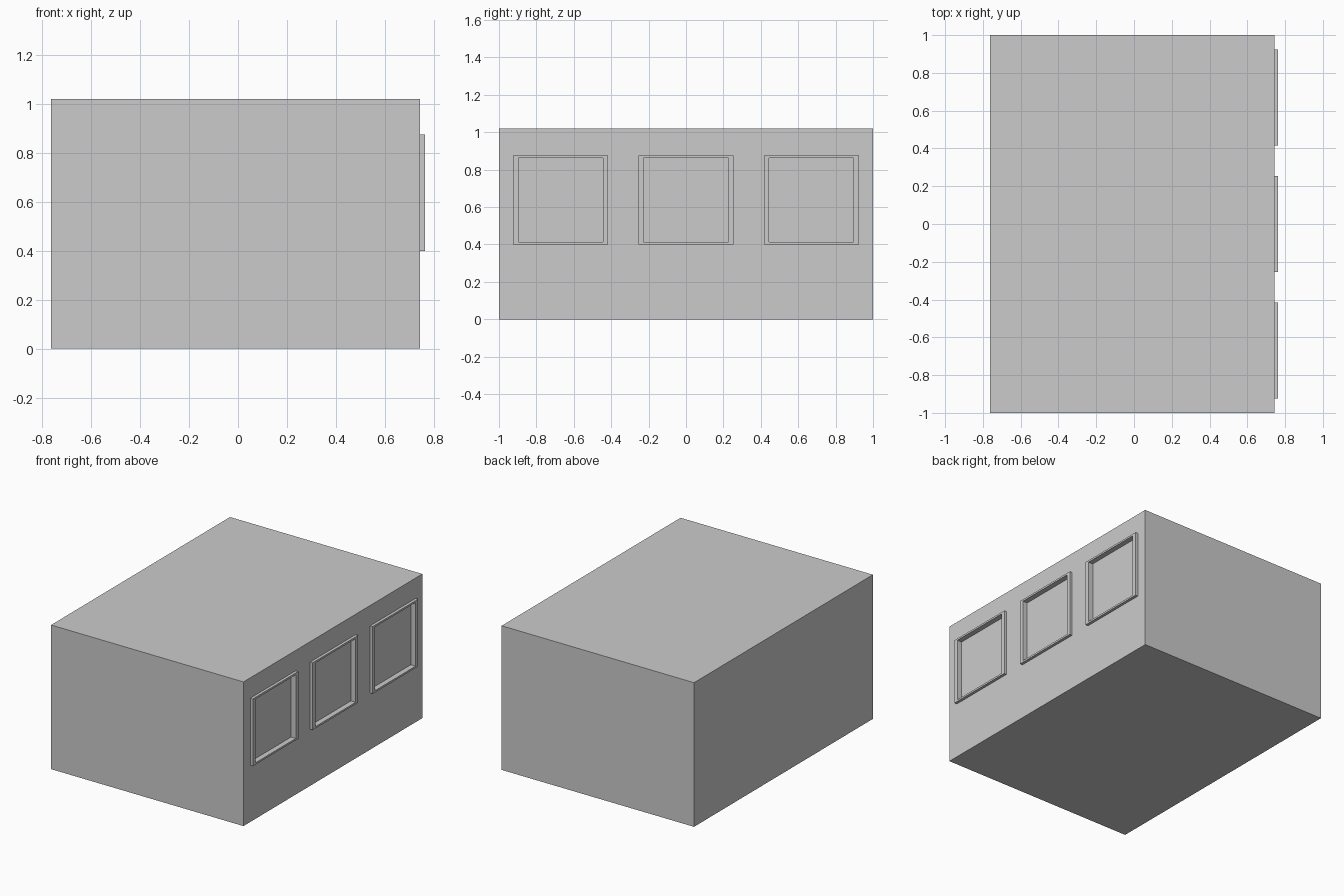
import bpy

if "Cube" in bpy.data.objects:
    bpy.data.objects.remove(bpy.data.objects["Cube"])


def box(name, lo, hi):
    """Axis-aligned box between two corners."""
    x0, y0, z0 = lo
    x1, y1, z1 = hi
    verts = [(x, y, z) for x in (x0, x1) for y in (y0, y1) for z in (z0, z1)]
    faces = [(0, 1, 3, 2), (4, 6, 7, 5), (0, 4, 5, 1),
             (2, 3, 7, 6), (0, 2, 6, 4), (1, 5, 7, 3)]
    mesh = bpy.data.meshes.new(name)
    mesh.from_pydata(verts, [], faces)
    obj = bpy.data.objects.new(name, mesh)
    bpy.context.collection.objects.link(obj)
    return obj


def cut(obj, cutter):
    mod = obj.modifiers.new("window_cut", 'BOOLEAN')
    mod.operation = 'DIFFERENCE'
    mod.solver = 'EXACT'
    mod.object = cutter


WALL_X, FRAME_X, PANE_X = 0.743, 0.763, 0.726
Z0, Z1 = 0.4, 0.876

# Main building block
body = box("building_body", (-0.763, -1, 0), (WALL_X, 1, 1.02))

# Three framed windows, recessed into the right wall
for i, y in enumerate((-0.67, 0, 0.67), 1):
    opening = box(f"window_cutter_{i}", (PANE_X, y - 0.226, Z0 + 0.013),
                  (0.9, y + 0.226, Z1 - 0.013))
    opening.hide_render = True
    opening.hide_viewport = False
    opening.display_type = 'WIRE'
    cut(body, opening)

    # Raised frame: side posts, sill and lintel
    frame = box(f"window_frame_{i}", (WALL_X, y - 0.254, Z0),
                (FRAME_X, y + 0.254, Z1))
    cut(frame, opening)
